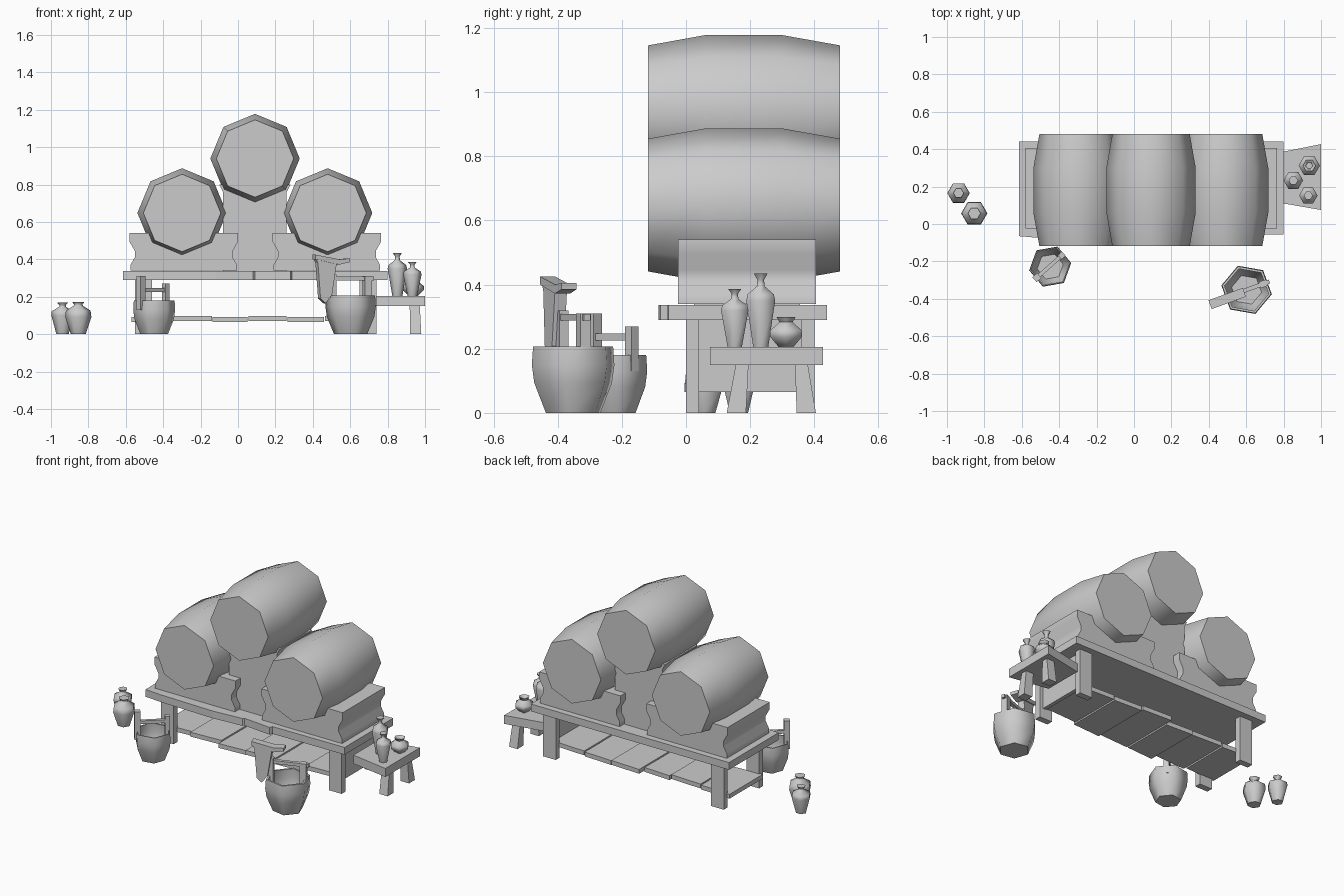
import bpy, bmesh, math
from mathutils import Vector

if "Cube" in bpy.data.objects:
    bpy.data.objects.remove(bpy.data.objects["Cube"])


def finish(name, bm, smooth=0):
    bmesh.ops.recalc_face_normals(bm, faces=bm.faces)
    me = bpy.data.meshes.new(name)
    bm.to_mesh(me)
    bm.free()
    ob = bpy.data.objects.new(name, me)
    bpy.context.collection.objects.link(ob)
    if smooth:
        for p in me.polygons:
            p.use_smooth = True
        me.set_sharp_from_angle(angle=math.radians(smooth))
    return ob


def lathe(name, prof, sides, loc, turn=0, lying=False, smooth=62):
    """Spin (radius, height) points; both ends are capped."""
    bm = bmesh.new()
    rings = []
    for r, h in prof:
        ring = []
        for i in range(sides):
            a = math.radians(turn) + math.tau * i / sides
            c, s = r * math.cos(a), r * math.sin(a)
            ring.append(bm.verts.new(Vector(loc) + Vector((c, h, s) if lying else (c, s, h))))
        rings.append(ring)
    for a, b in zip(rings, rings[1:]):
        for i in range(sides):
            j = (i + 1) % sides
            bm.faces.new((a[i], a[j], b[j], b[i]))
    bm.faces.new(rings[0])
    bm.faces.new(rings[-1])
    return finish(name, bm, smooth)


def loft(name, low, high, smooth=0):
    """Solid between two matching outlines of 3D points."""
    bm = bmesh.new()
    a = [bm.verts.new(p) for p in low]
    b = [bm.verts.new(p) for p in high]
    for i in range(len(a)):
        j = (i + 1) % len(a)
        bm.faces.new((a[i], a[j], b[j], b[i]))
    bm.faces.new(a)
    bm.faces.new(b)
    return finish(name, bm, smooth)


def slab(name, pts, z0, z1):
    return loft(name, [(x, y, z0) for x, y in pts], [(x, y, z1) for x, y in pts])


def box(name, x0, x1, y0, y1, z0, z1):
    return slab(name, [(x0, y0), (x1, y0), (x1, y1), (x0, y1)], z0, z1)


def upright(name, org, direction, pts, thick):
    """Plate standing along a horizontal direction; pts are (along, z)."""
    d = Vector((*direction, 0)).normalized()
    n = Vector((-d.y, d.x, 0)) * thick / 2
    o = Vector((*org, 0))
    line = [o + d * u + Vector((0, 0, z)) for u, z in pts]
    return loft(name, [p - n for p in line], [p + n for p in line])


def rect(u0, u1, z0, z1):
    return [(u0, z0), (u1, z0), (u1, z1), (u0, z1)]


# three barrels
for label, x, z in (("left", -0.299, 0.648), ("top", 0.091, 0.939), ("right", 0.479, 0.648)):
    lathe(label + "_barrel", [(0.207, -0.118), (0.239, 0.06), (0.239, 0.30), (0.207, 0.48)],
          8, (x, 0, z), lying=True, smooth=50)

# waisted cradles under the lower barrels
half = [(0.285, 0.34), (0.285, 0.37), (0.262, 0.41), (0.262, 0.445), (0.29, 0.495), (0.29, 0.54)]
for label, cx in (("left", -0.29), ("right", 0.475)):
    outline = [(cx + u, z) for u, z in half] + [(cx - u, z) for u, z in reversed(half)]
    loft(label + "_cradle", [(x, -0.025, z) for x, z in outline],
         [(x, 0.405, z) for x, z in outline], smooth=40)

# middle support filling the gap beneath the top barrel
support = [(-0.08, 0.335), (0.26, 0.335), (0.26, 0.76), (0.28, 0.8), (-0.1, 0.8), (-0.08, 0.76)]
loft("middle_support", [(x, 0.025, z) for x, z in support], [(x, 0.355, z) for x, z in support])

# bench top with uneven front edge
slab("bench_top", [(-0.615, -0.065), (-0.5, -0.075), (-0.12, -0.085), (0.08, -0.07), (0.09, -0.06),
                   (0.28, -0.08), (0.29, -0.06), (0.8, -0.055), (0.8, 0.44), (-0.615, 0.44)], 0.29, 0.337)

# board legs and end panel
for sx, x in (("left", -0.55), ("right", 0.65)):
    for sy, y in (("front", 0.0), ("back", 0.36)):
        box(f"{sy}_{sx}_leg", x, x + 0.09, y, y + 0.04, 0, 0.29)
box("end_panel", 0.69, 0.715, 0.04, 0.375, 0.065, 0.29)

# lower shelf of loose planks
shelf = [(-0.57, -0.36, 0.03, 0.37), (-0.355, -0.14, 0.02, 0.36), (-0.135, 0.05, -0.005, 0.36),
         (0.055, 0.26, 0.0, 0.4), (0.265, 0.46, 0.0, 0.385), (0.465, 0.69, 0.03, 0.375)]
for i, (x0, x1, y0, y1) in enumerate(shelf):
    dz = 0.005 * (i % 2)
    slab(f"shelf_plank_{i}", [(x0, y0), (x1, y0 + 0.012), (x1, y1 - 0.01), (x0, y1)], 0.065 + dz, 0.093 + dz)

# side stool
slab("stool_top", [(0.74, 0.12), (1.0, 0.075), (1.0, 0.427), (0.74, 0.375)], 0.15, 0.205)
for label, yt, yb in (("front", 0.175, 0.157), ("back", 0.36, 0.375)):
    loft(label + "_stool_leg",
         [(0.95 + a * 0.03, yb + b * 0.03, 0) for a, b in ((-1, -1), (1, -1), (1, 1), (-1, 1))],
         [(0.945 + a * 0.027, yt + b * 0.02, 0.15) for a, b in ((-1, -1), (1, -1), (1, 1), (-1, 1))])

# bottles and jars
tall = [(0.027, 0), (0.052, 0.145), (0.047, 0.165), (0.014, 0.19), (0.012, 0.21), (0.025, 0.23)]
lathe("tall_bottle", tall, 6, (0.852, 0.233, 0.205))
lathe("short_bottle", [(r * 0.95, h * 0.79) for r, h in tall], 6, (0.932, 0.152, 0.205))
lathe("round_jar", [(0.026, 0), (0.057, 0.032), (0.057, 0.052), (0.024, 0.078), (0.034, 0.094),
                    (0.022, 0.09), (0.018, 0.075)], 6, (0.937, 0.312, 0.205))
lathe("floor_jar_back", [(0.033, 0), (0.06, 0.1), (0.058, 0.122), (0.018, 0.146), (0.017, 0.154), (0.028, 0.168)],
      6, (-0.938, 0.165, 0))
lathe("floor_jar_front", [(0.04, 0), (0.07, 0.092), (0.066, 0.125), (0.025, 0.152), (0.022, 0.16), (0.034, 0.173)],
      6, (-0.854, 0.057, 0))


# open hexagonal buckets
def bucket(name, x, y, r, h, turn, wall):
    k = 1 - wall
    prof = [(0.66, 0), (0.94, 0.45), (1, 0.72), (0.97, 1), (0.97 * k, 1), (k, 0.72), (0.94 * k, 0.45), (0.66 * k, 0.06)]
    lathe(name, [(r * a, h * b) for a, b in prof], 6, (x, y, 0), turn)


bucket("left_bucket", -0.448, -0.228, 0.114, 0.18, 10, 0.06)
bucket("right_bucket", 0.602, -0.352, 0.137, 0.207, -10, 0.1)

# left bucket handle
org, d = (-0.45, -0.225), (0.135, 0.12)
upright("left_bucket_tall_post", org, d, rect(-0.11, -0.075, 0.13, 0.31), 0.035)
upright("left_bucket_short_post", org, d, rect(0.07, 0.1, 0.13, 0.27), 0.03)
upright("left_bucket_bar", org, d, rect(-0.09, 0.09, 0.226, 0.247), 0.02)

# right bucket handle
org, d = (0.602, -0.352), (0.94, 0.34)
upright("right_bucket_post", org, d, rect(0.075, 0.115, 0.14, 0.31), 0.035)
upright("right_bucket_post_inner", org, d, rect(-0.115, -0.085, 0.14, 0.32), 0.03)
upright("right_bucket_bar", org, d, rect(-0.12, 0.13, 0.288, 0.308), 0.022)

# dipper resting on the rim
upright("dipper_body", (0.59, -0.365), d,
        [(-0.165, 0.19), (-0.135, 0.165), (-0.1, 0.21), (-0.07, 0.4), (-0.195, 0.42), (-0.19, 0.4), (-0.18, 0.38)], 0.04)
upright("dipper_handle", (0.59, -0.365), d,
        [(-0.195, 0.4), (-0.06, 0.372), (0.0, 0.385), (0.0, 0.405), (-0.06, 0.4), (-0.195, 0.425)], 0.05)
